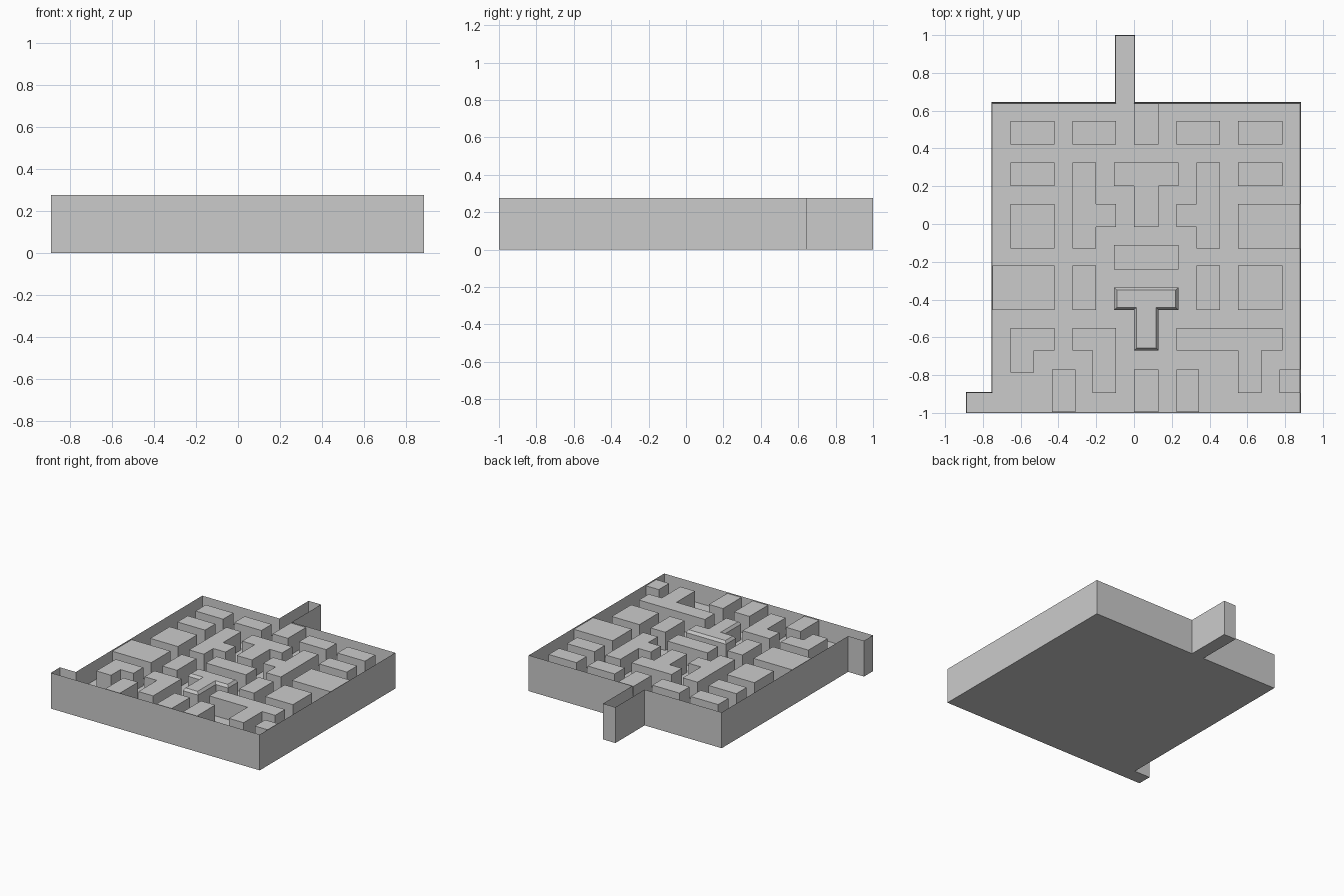
import bpy, bmesh

if "Cube" in bpy.data.objects:
    bpy.data.objects.remove(bpy.data.objects["Cube"])

FLOOR, TOP, WALL = 0.13, 0.275, 0.006
BLOCK_TOP = 0.27
MID = 0.065                      # symmetry line of the maze pattern


def save(name, bm):
    bmesh.ops.recalc_face_normals(bm, faces=bm.faces)
    me = bpy.data.meshes.new(name)
    bm.to_mesh(me)
    bm.free()
    ob = bpy.data.objects.new(name, me)
    bpy.context.collection.objects.link(ob)
    return ob


def extrude_outline(bm, pts, z0, z1):
    """Closed prism from an outline; returns the top face."""
    lo = [bm.verts.new((x, y, z0)) for x, y in pts]
    hi = [bm.verts.new((x, y, z1)) for x, y in pts]
    n = len(pts)
    bm.faces.new(lo[::-1])
    for i in range(n):
        j = (i + 1) % n
        bm.faces.new((lo[i], lo[j], hi[j], hi[i]))
    return bm.faces.new(hi)


def block(name, pts, top=BLOCK_TOP):
    bm = bmesh.new()
    face = extrude_outline(bm, pts, FLOOR, top)
    return bm, face, name


def rect(x0, x1, y0, y1):
    return [(x0, y0), (x1, y0), (x1, y1), (x0, y1)]


def tee(x0, x1, s0, s1, y_bot, y_mid, y_top):
    """Bar on top with a stem hanging down between s0 and s1."""
    pts = [(s0, y_bot), (s1, y_bot), (s1, y_mid), (x1, y_mid),
           (x1, y_top), (x0, y_top), (x0, y_mid), (s0, y_mid)]
    return [p for i, p in enumerate(pts) if p not in pts[:i]]


def ell(x0, x1, s0, s1, y_bot, y_mid, y_top):
    """Bar with the stem flush at one end."""
    if s0 == x0:
        return [(x0, y_bot), (s1, y_bot), (s1, y_mid), (x1, y_mid), (x1, y_top), (x0, y_top)]
    return [(s0, y_bot), (x1, y_bot), (x1, y_top), (x0, y_top), (x0, y_mid), (s0, y_mid)]


def mirror(pts):
    return [(2 * MID - x, y) for x, y in pts][::-1]


# Tray with two dead-end channels, hollowed to thin walls
outline = [(-.89, -1), (.885, -1), (.885, .645), (.005, .645), (.005, 1), (-.10, 1),
           (-.10, .645), (-.755, .645), (-.755, -.89), (-.89, -.89)]
bm = bmesh.new()
top = extrude_outline(bm, outline, 0, TOP)
bmesh.ops.recalc_face_normals(bm, faces=bm.faces)
bmesh.ops.inset_region(bm, faces=[top], thickness=WALL, use_even_offset=True)
bmesh.ops.translate(bm, verts=list(top.verts), vec=(0, 0, FLOOR - TOP))
save("maze_tray", bm)

shapes = []

# Mirrored blocks
arm = [(-.325, -.13), (-.2, -.13), (-.2, -.015), (-.095, -.015),
       (-.095, .105), (-.2, .105), (-.2, .325), (-.325, .325)]
for pts in (rect(-.655, -.42, .42, .545), rect(-.325, -.095, .42, .545),
            rect(-.655, -.42, .2, .325), rect(-.325, -.2, -.455, -.22), arm):
    shapes += [pts, mirror(pts)]

# Centre and side blocks
W, E, S, N = -.755 + WALL, .885 - WALL, -1 + WALL, .645 - WALL
shapes += [
    rect(0, .13, .42, N),
    tee(-.105, .235, 0, .13, -.015, .2, .325),
    rect(-.105, .235, -.24, -.11),
    rect(-.655, -.42, -.13, .105), rect(.55, E, -.13, .105),
    rect(W, -.42, -.455, -.22), rect(.55, .785, -.455, -.22),
    ell(-.655, -.42, -.655, -.53, -.785, -.67, -.55),
    ell(-.325, -.095, -.22, -.095, -.895, -.67, -.55),
    tee(.225, .785, .55, .675, -.895, -.67, -.55),
    rect(-.435, -.31, S, -.77), rect(0, .13, S, -.77), rect(.225, .345, S, -.77),
    rect(.77, E, -.895, -.77),
]
for i, pts in enumerate(shapes):
    bm, face, name = block(f"maze_block_{i + 1}", pts)
    save(name, bm)

# Stepped centre block with a raised inner top
bm, face, name = block("stepped_block", tee(-.105, .235, 0, .13, -.67, -.455, -.335), .25)
bmesh.ops.recalc_face_normals(bm, faces=bm.faces)
bmesh.ops.inset_region(bm, faces=[face], thickness=.014, use_even_offset=True)
bmesh.ops.translate(bm, verts=list(face.verts), vec=(0, 0, BLOCK_TOP - .25))
save(name, bm)
